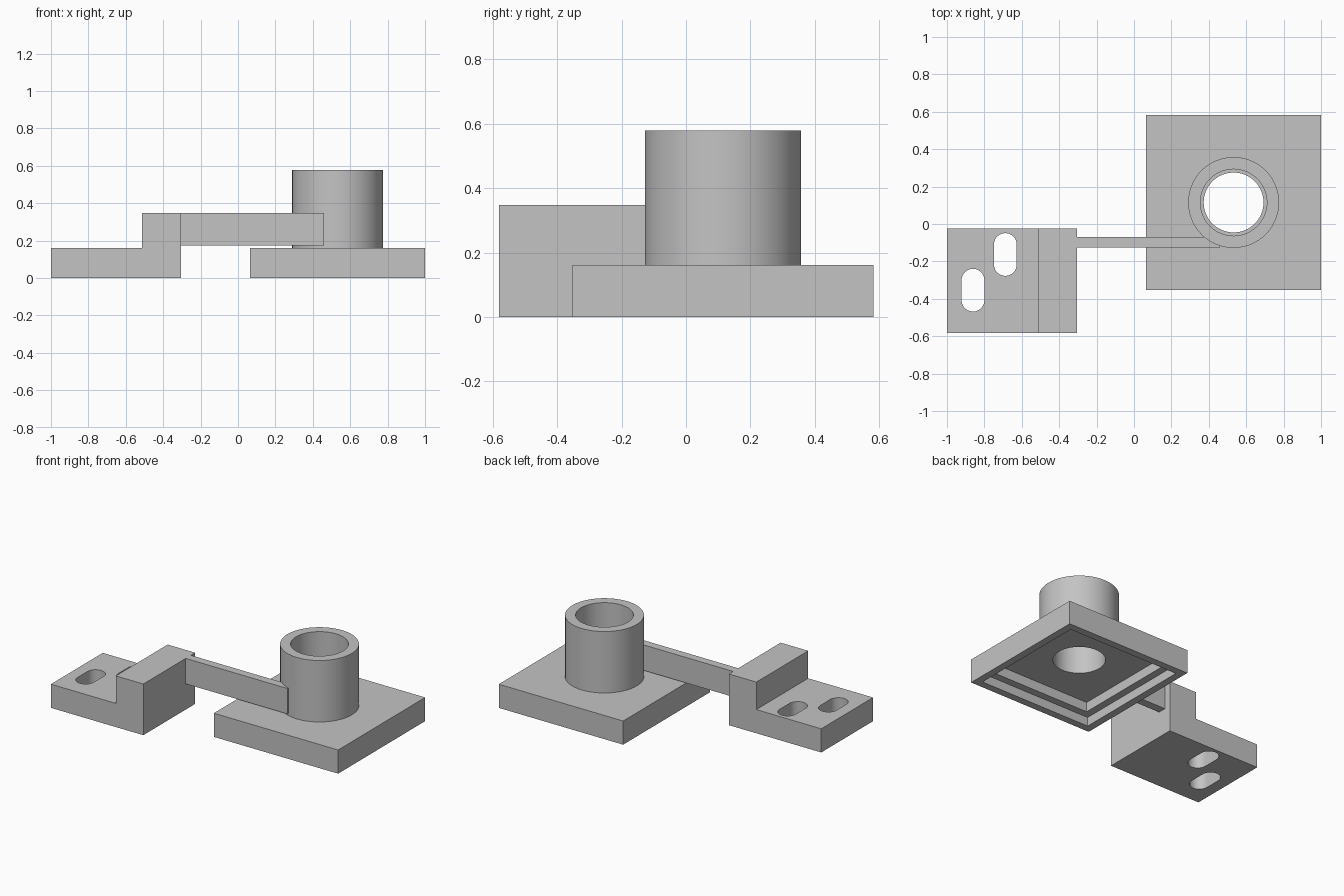
import bpy
import bmesh
from math import cos, sin, pi, radians
from mathutils import Vector

cube = bpy.data.objects.get("Cube")
if cube:
    bpy.data.objects.remove(cube, do_unlink=True)

grey = bpy.data.materials.new("plain grey")
grey.use_nodes = True
colour = (0.55, 0.55, 0.55, 1)
grey.diffuse_color = colour
grey.node_tree.nodes["Principled BSDF"].inputs["Base Color"].default_value = colour


def add_object(name, bm):
    bmesh.ops.recalc_face_normals(bm, faces=bm.faces)
    mesh = bpy.data.meshes.new(name)
    bm.to_mesh(mesh)
    bm.free()
    mesh.materials.append(grey)
    obj = bpy.data.objects.new(name, mesh)
    bpy.context.collection.objects.link(obj)
    return obj


def prism(name, points, direction):
    """Extrude a flat outline along a direction."""
    bm = bmesh.new()
    face = bm.faces.new([bm.verts.new(p) for p in points])
    grown = bmesh.ops.extrude_face_region(bm, geom=[face], use_keep_orig=True)
    verts = [v for v in grown["geom"] if isinstance(v, bmesh.types.BMVert)]
    bmesh.ops.translate(bm, verts=verts, vec=Vector(direction))
    return add_object(name, bm)


def box(name, x0, x1, y0, y1, z0, z1):
    outline = [(x0, y0, z0), (x1, y0, z0), (x1, y1, z0), (x0, y1, z0)]
    return prism(name, outline, (0, 0, z1 - z0))


def slot(name, x, y, radius, straight, z0, z1, steps=32):
    """Rounded slot running along y; straight = 0 gives a cylinder."""
    points = []
    for side in (1, -1):
        start = 0 if side > 0 else pi
        for i in range(steps + (1 if straight else 0)):
            a = start + pi * i / steps
            points.append((x + radius * cos(a),
                           y + side * straight / 2 + radius * sin(a), z0))
    return prism(name, points, (0, 0, z1 - z0))


def activate(obj):
    bpy.ops.object.select_all(action='DESELECT')
    obj.select_set(True)
    bpy.context.view_layer.objects.active = obj


def cut(target, cutters):
    for cutter in cutters:
        cutter.hide_render = True
        mod = target.modifiers.new("cut", 'BOOLEAN')
        mod.operation = 'DIFFERENCE'
        mod.solver = 'EXACT'
        mod.object = cutter
        activate(target)
        bpy.ops.object.modifier_apply(modifier=mod.name)
        bpy.data.objects.remove(cutter, do_unlink=True)


def smooth(obj):
    activate(obj)
    bpy.ops.object.shade_smooth_by_angle(angle=radians(30))


CX, CY = 0.5325, 0.115
HALF = 0.4675
BASE_H = 0.161
HOLE_R = 0.16


def square(name, inset, z0, z1):
    h = HALF - inset
    return box(name, CX - h, CX + h, CY - h, CY + h, z0, z1)


# Square base plate with a stepped recess underneath and a round hole
base_plate = square("base_plate", 0, 0, BASE_H)
cut(base_plate, [
    square("outer_recess", 0.05, -0.1, 0.06),
    square("inner_recess", 0.1, -0.1, 0.125),
    slot("plate_hole", CX, CY, HOLE_R, 0, -0.1, 0.3),
])
smooth(base_plate)

# Hollow hub with a ledge inside its bore
profile = [(HOLE_R, BASE_H), (HOLE_R, 0.32), (0.178, 0.32),
           (0.178, 0.579), (0.243, 0.579), (0.243, BASE_H)]
bm = bmesh.new()
ring = [bm.verts.new((CX + r, CY, z)) for r, z in profile]
edges = [bm.edges.new((ring[i - 1], ring[i])) for i in range(len(ring))]
bmesh.ops.spin(bm, geom=ring + edges, cent=(CX, CY, 0), axis=(0, 0, 1),
               angle=2 * pi, steps=64, use_merge=True)
bmesh.ops.remove_doubles(bm, verts=bm.verts, dist=0.0001)
hub = add_object("hub", bm)
smooth(hub)

# Stepped mounting block with two slots in its low foot
side = [(-1, 0), (-0.305, 0), (-0.305, 0.348),
        (-0.512, 0.348), (-0.512, BASE_H), (-1, BASE_H)]
block = prism("mounting_block", [(x, -0.5815, z) for x, z in side], (0, 0.557, 0))
cut(block, [slot("slot_cutter", x, y, 0.061, 0.106, -0.1, 0.3)
            for x, y in ((-0.861, -0.354), (-0.688, -0.163))])
smooth(block)

# Thin arm joining the block to the hub
box("arm", -0.305, 0.46, -0.126, -0.07, 0.175, 0.348)
